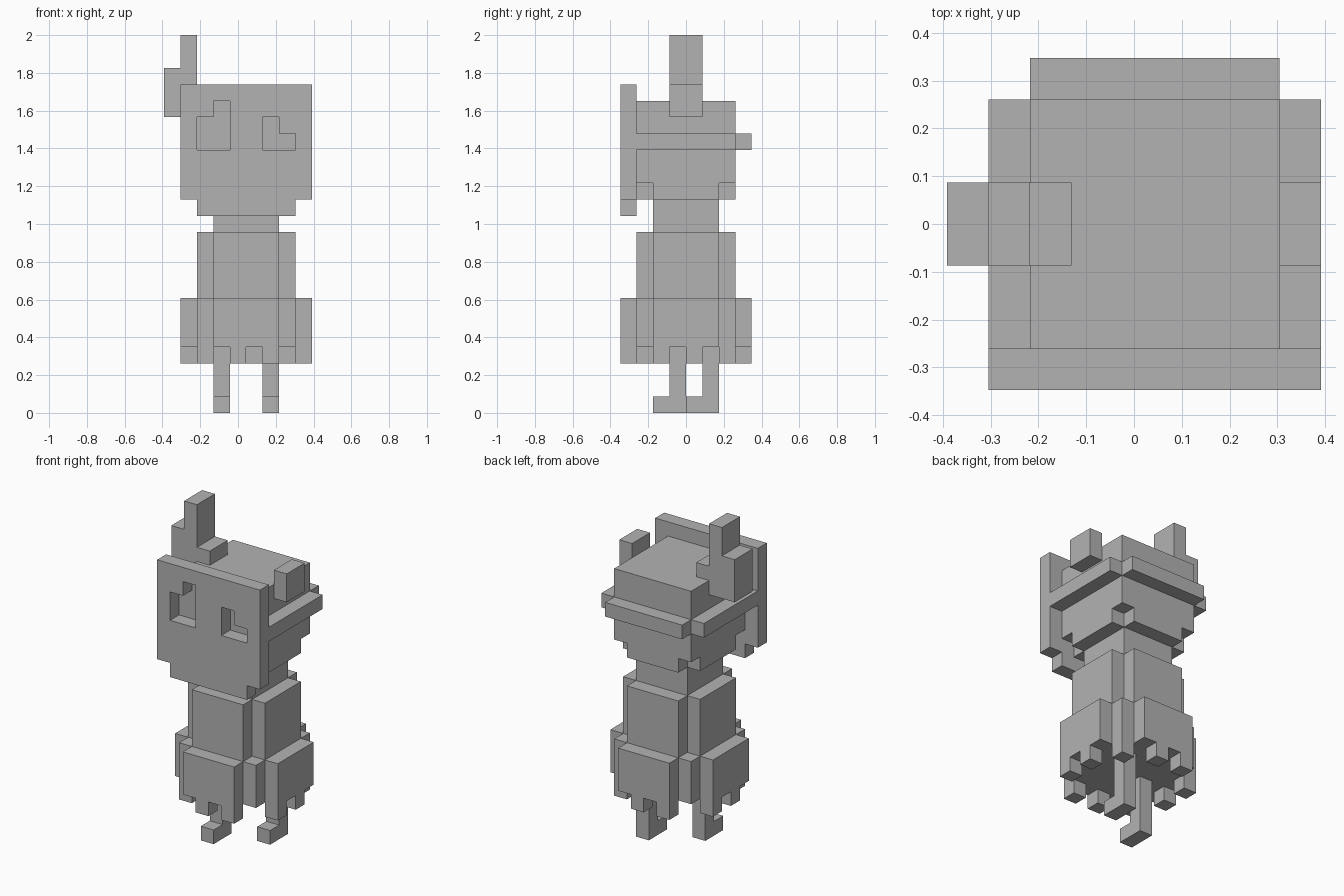
import bpy, bmesh
from mathutils import Vector

UNIT = 2 / 23                      # edge of one cube
ORIGIN = Vector((4.5, 4, 0))       # grid point placed at the world origin

cube = bpy.data.objects.get("Cube")
if cube:
    bpy.data.objects.remove(cube, do_unlink=True)

grey = bpy.data.materials.new("plain grey")
grey.use_nodes = True
grey.diffuse_color = (0.45, 0.45, 0.45, 1)
grey.node_tree.nodes["Principled BSDF"].inputs["Base Color"].default_value = grey.diffuse_color


def block(x, y, z):
    """Set of cells in a box; each argument is an inclusive (first, last) range."""
    return {(i, j, k) for i in range(x[0], x[1] + 1)
            for j in range(y[0], y[1] + 1) for k in range(z[0], z[1] + 1)}


def build(name, cells):
    """Turn a set of cells into one flat-faced shell."""
    bm = bmesh.new()
    corners = {}

    def vert(p):
        key = tuple(round(c) for c in p)
        if key not in corners:
            corners[key] = bm.verts.new((Vector(key) - ORIGIN) * UNIT)
        return corners[key]

    for cell in cells:
        base = Vector(cell)
        for axis in range(3):
            u, v = Vector(), Vector()
            u[(axis + 1) % 3] = 1
            v[(axis + 2) % 3] = 1
            for side in (0, 1):
                step = Vector()
                step[axis] = 2 * side - 1
                if tuple(int(c) for c in base + step) in cells:
                    continue
                p = base.copy()
                p[axis] += side
                loop = [p, p + u, p + u + v, p + v]
                if side == 0:
                    loop.reverse()
                bm.faces.new([vert(q) for q in loop])
    bmesh.ops.dissolve_limit(bm, angle_limit=0.01, verts=bm.verts, edges=bm.edges)
    mesh = bpy.data.meshes.new(name)
    bm.to_mesh(mesh)
    bm.free()
    mesh.materials.append(grey)
    obj = bpy.data.objects.new(name, mesh)
    bpy.context.collection.objects.link(obj)
    return obj


# Head with the four lower corners nicked off
head = block((2, 7), (1, 6), (13, 18))
head -= {(i, j, 13) for i in (2, 7) for j in (1, 6)}
build("head", head)

# Brim around the head
brim = block((1, 8), (1, 6), (16, 16)) | block((2, 7), (7, 7), (16, 16))
build("brim", brim - head)

# Mask plate with stepped eye holes
mask = block((1, 8), (0, 0), (13, 19)) | block((2, 7), (0, 0), (12, 12))
mask -= block((2, 3), (0, 0), (16, 17)) | {(3, 0, 18)}
mask -= block((6, 6), (0, 0), (16, 17)) | {(7, 0, 16)}
build("mask", mask)

# Tall right horn and broken left horn
build("right_horn", block((0, 0), (3, 4), (18, 20)) | block((1, 1), (3, 4), (18, 22))
      | block((2, 2), (3, 4), (19, 19)))
build("left_horn_stub", block((8, 8), (3, 4), (18, 19)))

# Neck and torso
build("neck", block((3, 6), (2, 5), (11, 12)))
build("torso", block((3, 6), (1, 6), (7, 10)) | block((2, 7), (2, 5), (7, 10)))

# Skirt: stepped round outline with every other bottom cube along the rim kept
skirt = set()
for s in range(3):
    skirt |= block((3 - s, 6 + s), (s, 7 - s), (4, 6))
rim = [(2, 1), (3, 0), (4, 0), (5, 0), (6, 0), (7, 1), (8, 2), (8, 3)]
rim += [(9 - i, 7 - j) for i, j in rim]
half = [(8, 4), (8, 5)]
rim = rim[:8] + half + rim[8:] + [(9 - i, 7 - j) for i, j in half]
skirt |= {(i, j, 3) for i, j in rim[::2]}
build("skirt", skirt)

# Legs in mid-stride, each with a foot pointing forward
for name, x, y in (("right_leg", 3, 3), ("left_leg", 6, 5)):
    build(name, block((x, x), (y, y), (0, 3)) | {(x, y - 1, 0)})
